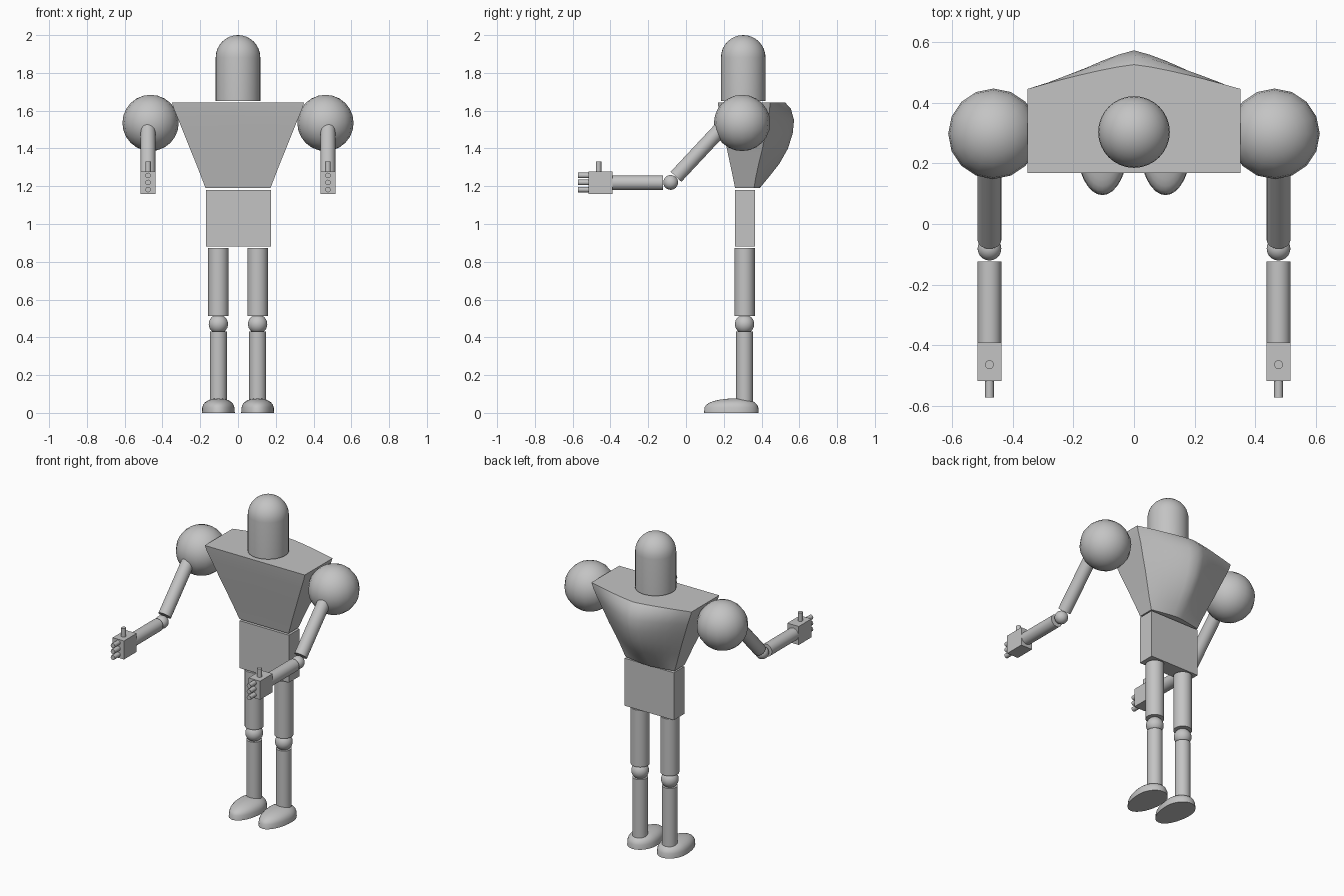
import bpy, bmesh, math
from mathutils import Vector

if "Cube" in bpy.data.objects:
    bpy.data.objects.remove(bpy.data.objects["Cube"])

grey = bpy.data.materials.new("plain grey")
grey.diffuse_color = (0.55, 0.55, 0.55, 1)
grey.use_nodes = True
grey.node_tree.nodes["Principled BSDF"].inputs["Base Color"].default_value = grey.diffuse_color


def finish(ob, name, angle=40):
    ob.name = name
    ob.data.materials.clear()
    ob.data.materials.append(grey)
    bpy.ops.object.select_all(action='DESELECT')
    ob.select_set(True)
    bpy.context.view_layer.objects.active = ob
    bpy.ops.object.shade_smooth_by_angle(angle=math.radians(angle))


def from_bmesh(bm, name, angle=40):
    bmesh.ops.recalc_face_normals(bm, faces=bm.faces[:])
    me = bpy.data.meshes.new(name)
    bm.to_mesh(me)
    bm.free()
    ob = bpy.data.objects.new(name, me)
    bpy.context.collection.objects.link(ob)
    finish(ob, name, angle)


def rod(name, a, b, r, sides=32):
    a, b = Vector(a), Vector(b)
    d = b - a
    bpy.ops.mesh.primitive_cylinder_add(
        vertices=sides, radius=r, depth=d.length, location=(a + b) / 2,
        rotation=d.to_track_quat('Z', 'Y').to_euler())
    finish(bpy.context.object, name)


def ball(name, loc, r, seg=32, rings=16):
    bpy.ops.mesh.primitive_uv_sphere_add(
        segments=seg, ring_count=rings, radius=r, location=loc)
    finish(bpy.context.object, name, 60)


def box(name, lo, hi):
    lo, hi = Vector(lo), Vector(hi)
    bpy.ops.mesh.primitive_cube_add(size=1, location=(lo + hi) / 2)
    ob = bpy.context.object
    ob.scale = hi - lo
    bpy.ops.object.transform_apply(location=False, rotation=False, scale=True)
    finish(ob, name)


def loft(name, rings, angle=40):
    bm = bmesh.new()
    vs = [[bm.verts.new(p) for p in ring] for ring in rings]
    n = len(vs[0])
    for a, b in zip(vs, vs[1:]):
        for i in range(n):
            j = (i + 1) % n
            bm.faces.new((a[i], a[j], b[j], b[i]))
    bm.faces.new(vs[0])
    bm.faces.new(vs[-1])
    from_bmesh(bm, name, angle)


def half_ball(bm, fn):
    # upper half of a unit ball with a flat base, reshaped by fn
    bmesh.ops.create_uvsphere(bm, u_segments=32, v_segments=16, radius=1)
    bmesh.ops.delete(bm, geom=[v for v in bm.verts if v.co.z < -0.01], context='VERTS')
    rim = [e for e in bm.edges if e.is_boundary]
    bmesh.ops.contextual_create(bm, geom=rim)
    for v in bm.verts:
        v.co = fn(v.co)


# head: cylinder with a domed top
bm = bmesh.new()
half_ball(bm, lambda c: Vector((c.x * 0.118, 0.303 + c.y * 0.118, 1.882 + c.z * 0.118)))
base = max(bm.faces, key=lambda f: len(f.verts))
moved = bmesh.ops.extrude_discrete_faces(bm, faces=[base])["faces"][0]
for v in moved.verts:
    v.co.z = 1.652
from_bmesh(bm, "head")

# torso: tapered, flat front, humped back
# columns: height, half width, front y, side back y, middle back y
sections = [(1.19, .172, .26, .36, .39), (1.25, .195, .248, .37, .44),
            (1.32, .222, .233, .385, .495), (1.40, .255, .216, .405, .54),
            (1.48, .287, .199, .42, .565), (1.55, .315, .185, .435, .572),
            (1.61, .340, .173, .443, .555), (1.643, .35, .168, .445, .525)]
rings = []
for z, w, f, s, p in sections:
    ring = [(-w, f, z), (0, f, z), (w, f, z)]
    for i in range(13):
        t = 1 - i / 6
        ring.append((w * t, s + (p - s) * (1 - abs(t) ** 1.25), z))
    rings.append(ring)
loft("torso", rings, 45)

# pelvis
box("pelvis", (-0.17, 0.26, 0.88), (0.174, 0.365, 1.18))

for s, side in ((-1, "left"), (1, "right")):
    # leg
    x = 0.104 * s
    rod(side + "_upper_leg", (x, .31, .513), (x, .31, .873), .054)
    ball(side + "_knee", (x, .31, .47), .051)
    rod(side + "_lower_leg", (x, .31, .05), (x, .31, .43), .045)

    # foot: long rounded toe, short heel
    bm = bmesh.new()
    half_ball(bm, lambda c: Vector((
        x + c.x * 0.087,
        0.27 + c.y * (0.175 if c.y < 0 else 0.115),
        0.077 * max(c.z, 0) ** 0.6)))
    from_bmesh(bm, side + "_foot", 50)

    # arm
    x = 0.476 * s
    ball(side + "_shoulder", (0.463 * s, .297, 1.535), .149, 16, 12)
    rod(side + "_upper_arm", (x, -.053, 1.25), (x, .21, 1.531), .039)
    ball(side + "_elbow", (x, -.081, 1.22), .039)
    rod(side + "_forearm", (x, -.123, 1.218), (x, -.395, 1.218), .039)

    # hand with thumb and three fingers
    box(side + "_hand", (x - .04, -.517, 1.16), (x + .04, -.39, 1.277))
    rod(side + "_thumb", (x, -.463, 1.26), (x, -.463, 1.33), .0145, 16)
    for i, z in enumerate((1.182, 1.22, 1.257)):
        rod(f"{side}_finger_{i + 1}", (x, -.50, z), (x, -.572, z), .0145, 16)
